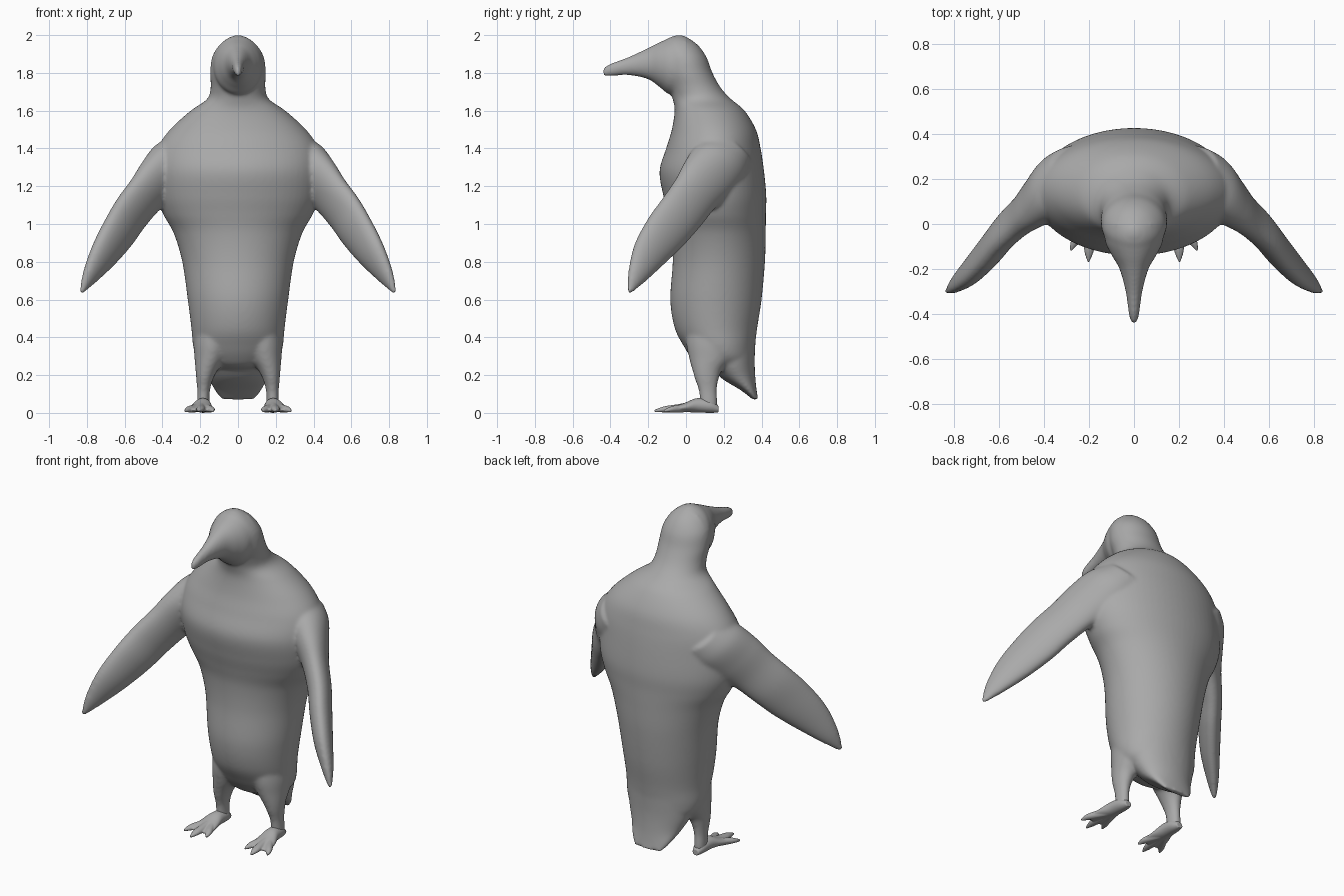
import bpy, bmesh, math
from mathutils import Vector

SIDES = 64
grey = bpy.data.materials.new("dark_grey")
grey.diffuse_color = (.4, .4, .4, 1)


def spline(rows, steps=6):
    """Catmull-Rom through rows of numbers."""
    out = []
    for i in range(len(rows) - 1):
        p0, p1 = rows[max(i - 1, 0)], rows[i]
        p2, p3 = rows[i + 1], rows[min(i + 2, len(rows) - 1)]
        for k in range(steps):
            t = k / steps
            out.append([0.5 * (2 * b + (c - a) * t + (2 * a - 5 * b + 4 * c - d) * t * t
                               + (3 * b - a - 3 * c + d) * t ** 3)
                        for a, b, c, d in zip(p0, p1, p2, p3)])
    return out + [list(rows[-1])]


def loft(bm, rows, u, v, sx=1):
    """Ellipse rings from rows (x, y, z, half size along u, half size along v)."""
    u, v = Vector(u), Vector(v)
    rings = []
    for x, y, z, a, b in spline(rows):
        ring = []
        for i in range(SIDES):
            t = 2 * math.pi * i / SIDES
            p = Vector((x, y, z)) + u * max(a, .002) * math.cos(t) + v * max(b, .002) * math.sin(t)
            ring.append(bm.verts.new((p.x * sx, p.y, p.z)))
        rings.append(ring)
    for r, s in zip(rings, rings[1:]):
        for i in range(SIDES):
            j = (i + 1) % SIDES
            bm.faces.new((r[i], r[j], s[j], s[i]))
    bm.faces.new(rings[0])
    bm.faces.new(rings[-1])


def finish(bm, name, voxel, smooth):
    bmesh.ops.recalc_face_normals(bm, faces=bm.faces)
    me = bpy.data.meshes.new(name)
    bm.to_mesh(me)
    bm.free()
    me.materials.append(grey)
    ob = bpy.data.objects.new(name, me)
    bpy.context.collection.objects.link(ob)
    bpy.context.view_layer.objects.active = ob
    ob.select_set(True)
    m = ob.modifiers.new("blend", 'REMESH')
    m.mode, m.voxel_size, m.use_smooth_shade = 'VOXEL', voxel, True
    s = ob.modifiers.new("soften", 'SMOOTH')
    s.factor, s.iterations = 0.5, smooth
    for mod in ("blend", "soften"):
        bpy.ops.object.modifier_apply(modifier=mod)
    if not ob.data.materials:
        ob.data.materials.append(grey)
    ob.select_set(False)


X, Y, Z = (1, 0, 0), (0, 1, 0), (0, 0, 1)
body = bmesh.new()

# torso, neck and head: z, half width, front y, back y
torso = [(2.0, .015, -.05, -.02), (1.98, .06, -.10, .02), (1.94, .105, -.13, .07),
         (1.88, .138, -.13, .11), (1.80, .147, -.12, .14), (1.72, .145, -.09, .185),
         (1.66, .165, -.07, .24), (1.60, .25, -.06, .31), (1.5, .36, -.075, .37),
         (1.4, .425, -.105, .395), (1.28, .44, -.14, .413), (1.15, .43, -.12, .425),
         (1.05, .395, -.095, .423), (.95, .34, -.075, .422), (.8, .295, -.07, .418),
         (.6, .266, -.083, .40), (.45, .247, -.06, .377), (.35, .237, -.01, .365),
         (.29, .215, .03, .362), (.25, .17, .07, .355), (.23, .11, .13, .34)]
loft(body, [(0, (f + b) / 2, z, w, (b - f) / 2) for z, w, f, b in torso], X, Y)

# beak: y, half width, low z, high z
beak = [(0, .135, 1.72, 1.99), (-.08, .127, 1.685, 1.985), (-.14, .098, 1.725, 1.962),
        (-.2, .064, 1.766, 1.932), (-.3, .037, 1.787, 1.886), (-.4, .023, 1.783, 1.849),
        (-.437, .012, 1.784, 1.828)]
loft(body, [(0, y, (a + b) / 2, w, (b - a) / 2) for y, w, a, b in beak], X, Z)

# tail wedge: z, half width, front y, back y
tail = [(.42, .21, .08, .37), (.28, .195, .11, .364), (.19, .16, .18, .367),
        (.12, .125, .29, .374), (.07, .088, .355, .382)]
loft(body, [(0, (f + b) / 2, z, w, (b - f) / 2) for z, w, f, b in tail], X, Y)

# wings with broad shoulders, and legs
wing = [(.24, .21, 1.38, .15, .15), (.33, .175, 1.32, .165, .13), (.41, .115, 1.24, .16, .1),
        (.485, .05, 1.16, .14, .075), (.565, -.025, 1.06, .135, .067), (.63, -.105, .96, .128, .063),
        (.71, -.195, .84, .102, .053), (.783, -.26, .725, .058, .033), (.83, -.301, .637, .012, .01)]
leg = [(.1, .17, .52, .125, .17), (.125, .15, .38, .11, .15), (.146, .132, .29, .084, .115),
       (.165, .113, .23, .06, .08), (.176, .11, .18, .045, .063), (.182, .115, .12, .034, .048),
       (.184, .12, .06, .033, .046), (.184, .12, .02, .032, .045)]
for sx in (1, -1):
    loft(body, wing, (.41, -.69, .59), (-.78, -.6, -.147), sx)
    loft(body, leg, X, Y, sx)
finish(body, "penguin_body", .0095, 10)

# feet: instep web plus three clawed toes
for sx, side in ((1, "left"), (-1, "right")):
    foot = bmesh.new()
    loft(foot, [(.184, .172, .02, .02, .018), (.184, .13, .034, .036, .034),
                (.187, .06, .040, .044, .038), (.193, 0, .03, .058, .026),
                (.197, -.06, .02, .068, .014), (.198, -.09, .016, .062, .008)], X, Z, sx)
    for tx, ty in ((.13, -.12), (.202, -.168), (.280, -.118)):
        x0, y0 = .19, .05
        rows = [(x0 + (tx - x0) * t, y0 + (ty - y0) * t, z, w, h) for t, z, w, h in
                ((0, .035, .02, .03), (.4, .025, .023, .022), (.75, .019, .022, .016),
                 (1, .01, .004, .006))]
        loft(foot, rows, X, Z, sx)
    finish(foot, side + "_foot", .004, 3)
